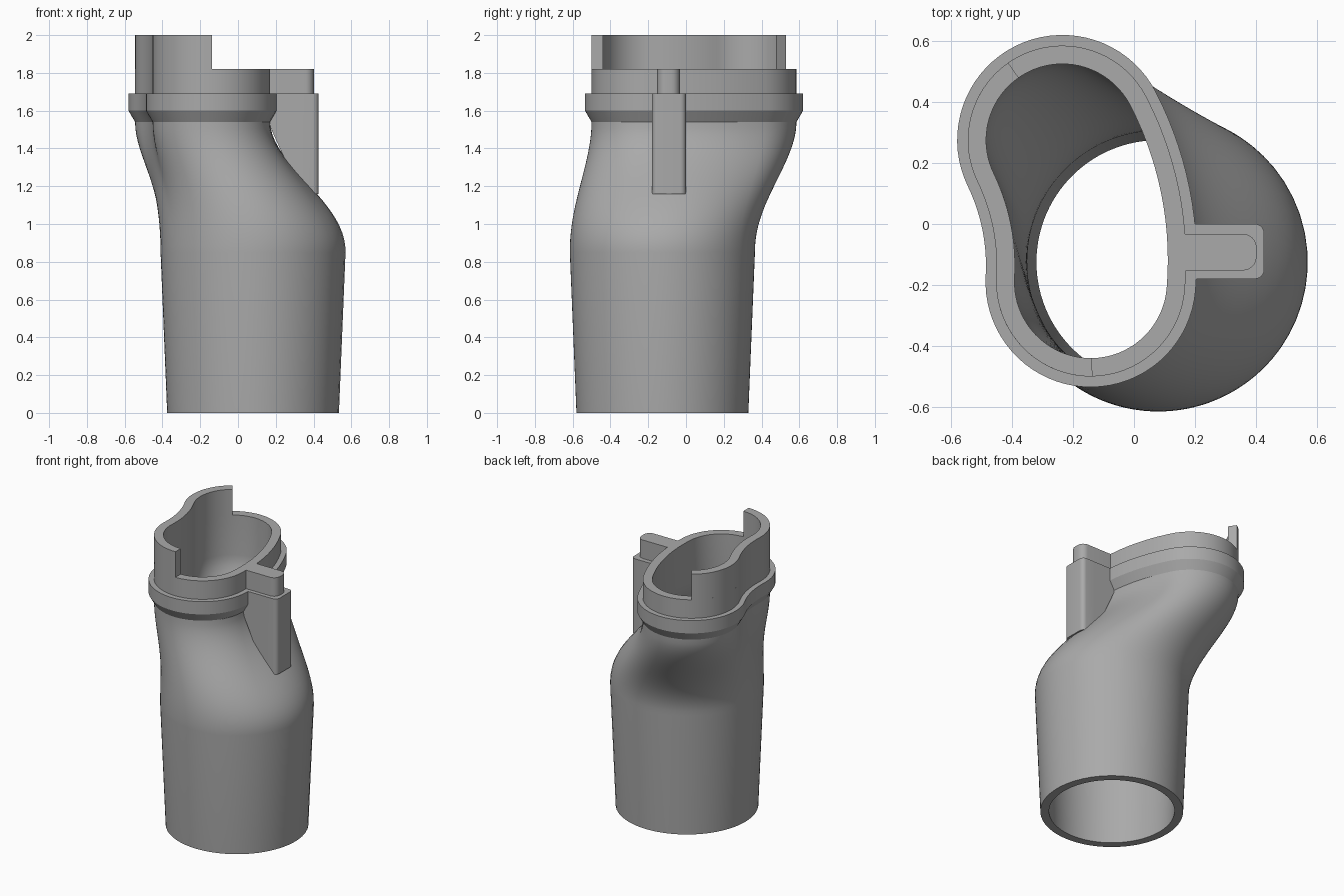
import bpy, bmesh
from math import radians, degrees, atan2, cos, sin, sqrt
from mathutils import Vector

cube = bpy.data.objects.get("Cube")
if cube:
    bpy.data.objects.remove(cube)

grey = bpy.data.materials.new("plain grey")
grey.use_nodes = True
colour = (0.4, 0.4, 0.4, 1)
grey.diffuse_color = colour
grey.node_tree.nodes["Principled BSDF"].inputs["Base Color"].default_value = colour


def loft(name, rings, closed=False):
    """Skin closed rings; either cap both ends or join last ring to first."""
    bm = bmesh.new()
    loops = [[bm.verts.new(p) for p in ring] for ring in rings]
    n = len(loops[0])
    pairs = list(zip(loops, loops[1:]))
    if closed:
        pairs.append((loops[-1], loops[0]))
    else:
        bm.faces.new(loops[0])
        bm.faces.new(loops[-1])
    for a, b in pairs:
        for i in range(n):
            j = (i + 1) % n
            bm.faces.new((a[i], a[j], b[j], b[i]))
    bmesh.ops.recalc_face_normals(bm, faces=bm.faces)
    mesh = bpy.data.meshes.new(name)
    bm.to_mesh(mesh)
    bm.free()
    mesh.materials.append(grey)
    ob = bpy.data.objects.new(name, mesh)
    bpy.context.collection.objects.link(ob)
    bpy.ops.object.select_all(action="DESELECT")
    ob.select_set(True)
    bpy.context.view_layer.objects.active = ob
    bpy.ops.object.shade_smooth_by_angle(angle=radians(25))
    return ob


# Bean-shaped mouth outline: two equal circles joined by tangent arcs
BACK, FRONT, R = Vector((-0.235, 0.275)), Vector((-0.142, -0.19)), 0.345
HOLLOW_R, BULGE_R = 0.6, 1.2
MID = (BACK + FRONT) / 2
half = (FRONT - BACK).length / 2
axis = (FRONT - BACK).normalized()
side = Vector((-axis.y, axis.x))
hollow = MID - side * sqrt((R + HOLLOW_R) ** 2 - half ** 2)
bulge = MID - side * sqrt((BULGE_R - R) ** 2 - half ** 2)


def heading(v):
    return degrees(atan2(v.y, v.x))


def arc(centre, radius, a0, a1, n, flip=1):
    """Points and outward normals along an arc, end point left out."""
    out = []
    for i in range(n):
        a = radians(a0 + (a1 - a0) * i / n)
        d = Vector((cos(a), sin(a)))
        out.append((centre + d * radius, d * flip))
    return out


back_start = heading(BACK - bulge)
back_end = heading(hollow - BACK) % 360
front_start = heading(hollow - FRONT) % 360
front_end = heading(FRONT - bulge) % 360
hollow_arc = arc(hollow, HOLLOW_R, back_end - 180, front_start - 180, 14, -1)
outline = (arc(BACK, R, back_start, back_end, 36) + hollow_arc
           + arc(FRONT, R, front_start, front_end, 36)
           + arc(bulge, BULGE_R, front_end - 360, back_start, 14))


def mouth(offset, z):
    return [(p + n * offset).to_3d() + Vector((0, 0, z)) for p, n in outline]


BASE = Vector((0.08, -0.125))


def circle(radius, z):
    return [(BASE + (p - MID).normalized() * radius).to_3d() + Vector((0, 0, z))
            for p, n in outline]


# Tube skin: tapered round base blending into the mouth
LOW, NECK, STEPS = 0.85, 1.54, 20


def skin(r_base, r_low, offset):
    rings = [circle(r_base, 0)]
    for i in range(STEPS + 1):
        u = i / STEPS
        z = LOW + (NECK - LOW) * u
        s = u ** 1.1
        t = s * s * (3 - 2 * s)
        rings.append([a.lerp(b, t) for a, b in
                      zip(circle(r_low, z), mouth(offset, z))])
    return rings


RIM_OUT, RIM_IN = -0.035, -0.095
COLLAR_TOP, RIM_TOP, WALL_TOP = 1.69, 1.82, 2.0
loft("tube_body",
     skin(0.455, 0.49, RIM_OUT)
     + [mouth(0, 1.6), mouth(0, COLLAR_TOP),
        mouth(RIM_OUT, COLLAR_TOP), mouth(RIM_OUT, RIM_TOP),
        mouth(RIM_IN, RIM_TOP)]
     + skin(0.4, 0.43, RIM_IN)[::-1], closed=True)

# Raised part of the rim wall on the hollow side
path = (arc(BACK, R, 125, back_end, 18) + hollow_arc
        + arc(FRONT, R, front_start, 271, 20) + arc(FRONT, R, 271, 272, 1))
loft("raised_wall",
     [[(p + n * o).to_3d() + Vector((0, 0, z))
       for o, z in ((RIM_OUT, RIM_TOP), (RIM_OUT, WALL_TOP),
                    (RIM_IN, WALL_TOP), (RIM_IN, RIM_TOP))]
      for p, n in path])


# Side tabs: stations of (x, half width, underside height)
def tab(name, y, top, stations):
    loft(name, [[(x, y - w, z), (x, y + w, z), (x, y + w, top), (x, y - w, top)]
                for x, w, z in stations])


def rounded_end(x_end, w, r, z, n=6):
    return [(x_end - r + r * sin(radians(90 * i / n)),
             w - r + r * cos(radians(90 * i / n)), z) for i in range(n + 1)]


tab("lower_tab", -0.09, COLLAR_TOP,
    [(0.16, 0.09, 1.54), (0.19, 0.09, 1.47), (0.25, 0.09, 1.34), (0.33, 0.09, 1.23)]
    + rounded_end(0.427, 0.09, 0.03, 1.16))
tab("upper_tab", -0.0925, RIM_TOP,
    [(0.15, 0.06, 1.68)] + rounded_end(0.402, 0.06, 0.045, 1.68))
